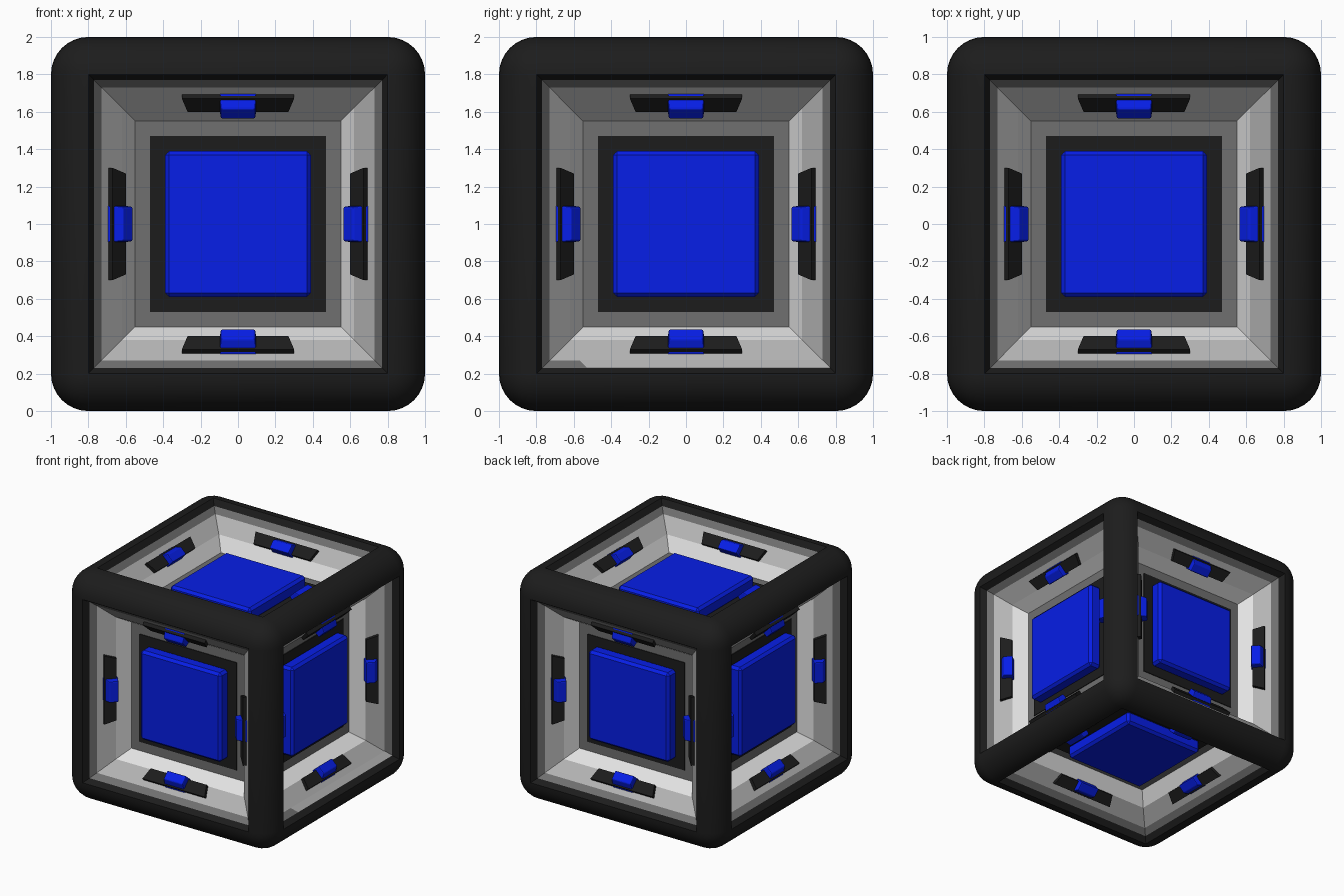
import bpy, bmesh, math
from mathutils import Matrix, Vector

if "Cube" in bpy.data.objects:
    bpy.data.objects.remove(bpy.data.objects["Cube"], do_unlink=True)


def material(name, r, g, b):
    m = bpy.data.materials.new(name)
    m.use_nodes = True
    m.diffuse_color = (r, g, b, 1)
    m.node_tree.nodes["Principled BSDF"].inputs["Base Color"].default_value = (r, g, b, 1)
    return m


black = material("matte_black", 0.012, 0.012, 0.012)
dark_grey = material("dark_grey", 0.16, 0.16, 0.16)
mid_grey = material("mid_grey", 0.46, 0.46, 0.46)
pale_grey = material("pale_grey", 0.77, 0.77, 0.77)
blue = material("bright_blue", 0.002, 0.013, 0.8)


def finish(bm, name, *mats):
    me = bpy.data.meshes.new(name)
    bm.to_mesh(me)
    bm.free()
    for m in mats:
        me.materials.append(m)
    return me


def place(name, me, matrix):
    ob = bpy.data.objects.new(name, me)
    bpy.context.collection.objects.link(ob)
    ob.matrix_world = matrix
    return ob


def box(name, mat, size, z0, z1, bevel=0, taper=1):
    """Box centred in x and y; taper narrows the +y edge, bevel trims the top rim."""
    bm = bmesh.new()
    bmesh.ops.create_cube(bm, size=1)
    for v in bm.verts:
        wide = taper if v.co.y > 0 else 1
        v.co = (v.co.x * size[0] * wide, v.co.y * size[1], z1 if v.co.z > 0 else z0)
    if bevel:
        rim = [e for e in bm.edges if all(v.co.z == max(z0, v.co.z) and v.co.z > z0 for v in e.verts)]
        bmesh.ops.bevel(bm, geom=rim, offset=bevel, segments=1, affect='EDGES')
    return finish(bm, name, mat)


def wedge(name, mat, half, profile, bevel):
    """Slanted block: a (y, z) profile swept along x, slightly narrower on top."""
    bm = bmesh.new()
    ends = []
    for sx in (-1, 1):
        ends.append([bm.verts.new((sx * half * (0.92 if z > 0 else 1), y, z)) for y, z in profile])
    n = len(profile)
    bm.faces.new(ends[0])
    bm.faces.new(ends[1][::-1])
    for i in range(n):
        j = (i + 1) % n
        bm.faces.new((ends[0][j], ends[0][i], ends[1][i], ends[1][j]))
    bmesh.ops.recalc_face_normals(bm, faces=bm.faces[:])
    bmesh.ops.bevel(bm, geom=bm.edges[:], offset=bevel, segments=2, profile=0.5, affect='EDGES')
    return finish(bm, name, mat)


# Rounded frame: bevelled cube with its six flat faces opened
bm = bmesh.new()
bmesh.ops.create_cube(bm, size=2)
bmesh.ops.bevel(bm, geom=bm.edges[:], offset=0.2, segments=8, profile=0.5, affect='EDGES')
flats = [f for f in bm.faces if f.calc_area() > 1]
bmesh.ops.delete(bm, geom=flats, context='FACES_ONLY')
frame = place("rounded_frame", finish(bm, "rounded_frame", black), Matrix.Translation((0, 0, 1)))
bpy.context.view_layer.objects.active = frame
frame.select_set(True)
bpy.ops.object.shade_smooth_by_angle(angle=math.radians(40))

# Recessed well: square rings of (half width, height), one colour per band, closed by a floor
profile = [(0.8, 1.0), (0.77, 0.95), (0.73, 0.905), (0.62, 0.80), (0.55, 0.685)]
bm = bmesh.new()
rings = [[bm.verts.new((sx * h, sy * h, z)) for sx, sy in ((-1, -1), (1, -1), (1, 1), (-1, 1))]
         for h, z in profile]
for band, (outer, inner) in enumerate(zip(rings, rings[1:])):
    for i in range(4):
        j = (i + 1) % 4
        f = bm.faces.new((outer[i], outer[j], inner[j], inner[i]))
        f.material_index = band
bm.faces.new(rings[-1]).material_index = 1
well = finish(bm, "well", black, dark_grey, mid_grey, pale_grey)

# Parts shared by every side
backing = box("panel_backing", black, (0.94, 0.94), 0.68, 0.692)
panel = box("panel", blue, (0.78, 0.78), 0.68, 0.80, bevel=0.022)
track = box("slider_track", black, (0.6, 0.1), -0.02, 0.028, taper=0.9)
button = wedge("slider_button", blue, 0.1,
               [(-0.066, -0.01), (0.056, -0.01), (0.052, 0.073), (-0.022, 0.073)], 0.008)

# Each side: its across and up directions
X, Y, Z = Vector((1, 0, 0)), Vector((0, 1, 0)), Vector((0, 0, 1))
sides = {"front": (X, Z), "back": (-X, Z), "left": (Y, Z),
         "right": (-Y, Z), "top": (X, Y), "bottom": (X, -Y)}


def side_matrix(u, v):
    rot = Matrix((u, v, u.cross(v))).transposed().to_4x4()
    return Matrix.Translation((0, 0, 1)) @ rot


tilt = Matrix.Rotation(math.radians(-45), 4, 'X')
for side, (u, v) in sides.items():
    base = side_matrix(u, v)
    place(side + "_well", well, base)
    place(side + "_panel_backing", backing, base)
    place(side + "_panel", panel, base)
    for k in range(4):
        turn = base @ Matrix.Rotation(k * math.pi / 2, 4, 'Z')
        tag = f"_{k + 1}"
        place(side + "_slider_track" + tag, track,
              turn @ Matrix.Translation((0, -0.655, 0.835)) @ tilt)
        place(side + "_slider_button" + tag, button,
              turn @ Matrix.Translation((0, -0.65, 0.83)) @ tilt)

# Pale strip along the lower lip of the left side
bm = bmesh.new()
lift = 0.003
corners = [(-0.53, -0.77, 0.95), (0.77, -0.77, 0.95), (0.73, -0.73, 0.905), (-0.57, -0.73, 0.905)]
bm.faces.new([bm.verts.new((x, y + lift, z + lift)) for x, y, z in corners])
place("left_pale_strip", finish(bm, "left_pale_strip", mid_grey), side_matrix(*sides["left"]))
